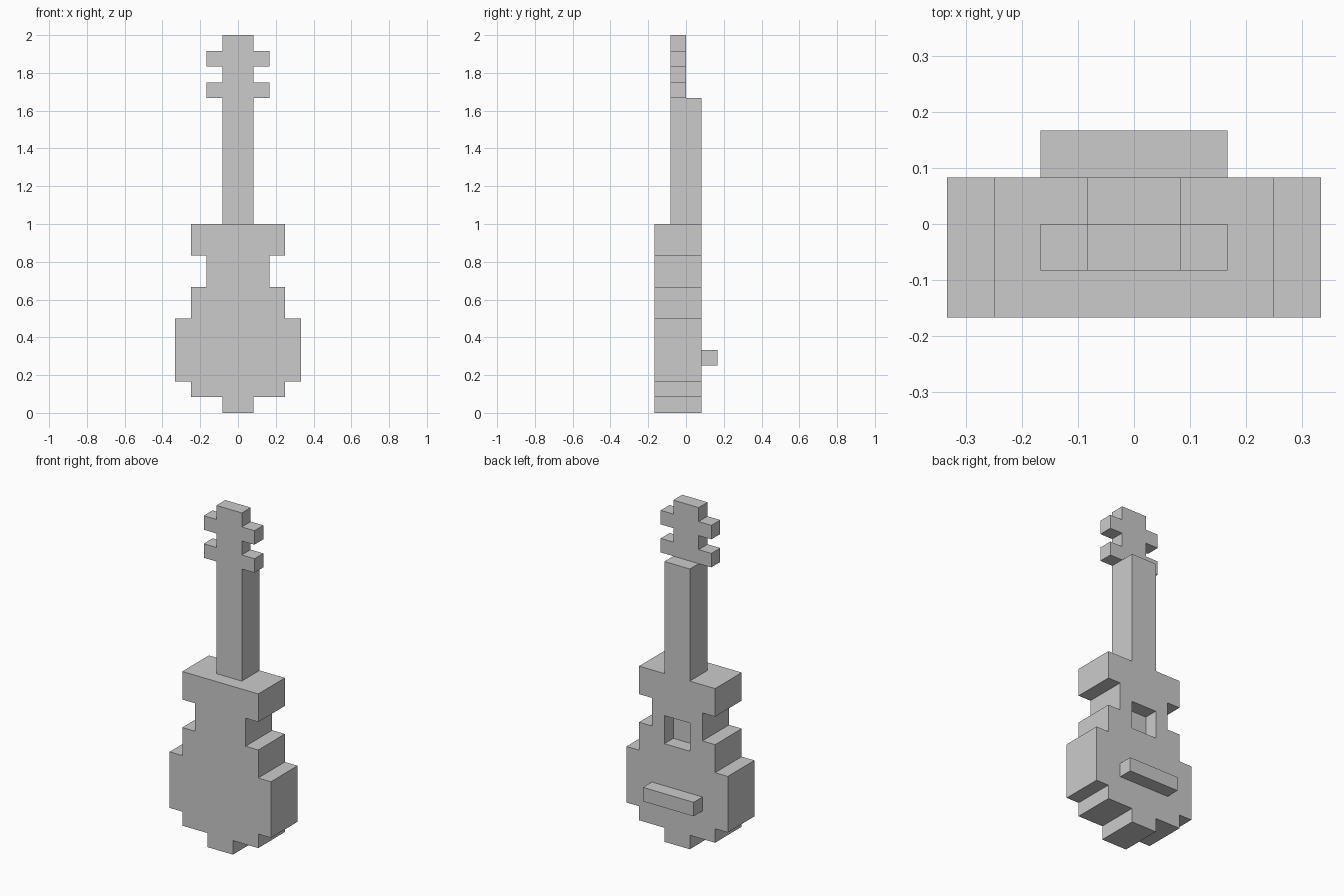
import bpy
import bmesh

if "Cube" in bpy.data.objects:
    bpy.data.objects.remove(bpy.data.objects["Cube"])

U = 1 / 12  # the model sits on a grid of 24 cells in height


def stepped_plate(name, rows, y0, y1):
    """Extrude a mirrored stepped outline; rows are (z_bottom, z_top, half_width) in cells."""
    right = [(w, z) for z0, z1, w in rows for z in (z0, z1)]
    outline = right + [(-x, z) for x, z in reversed(right)]
    bm = bmesh.new()
    face = bm.faces.new([bm.verts.new((x * U, y0 * U, z * U)) for x, z in outline])
    ext = bmesh.ops.extrude_face_region(bm, geom=[face])
    verts = [v for v in ext["geom"] if isinstance(v, bmesh.types.BMVert)]
    bmesh.ops.translate(bm, verts=verts, vec=(0, (y1 - y0) * U, 0))
    bmesh.ops.recalc_face_normals(bm, faces=bm.faces)
    mesh = bpy.data.meshes.new(name)
    bm.to_mesh(mesh)
    bm.free()
    obj = bpy.data.objects.new(name, mesh)
    bpy.context.collection.objects.link(obj)
    return obj


# Body with waist and rounded-off stepped bottom
body = stepped_plate("body", [(0, 1, 1), (1, 2, 3), (2, 6, 4),
                              (6, 8, 3), (8, 10, 2), (10, 12, 3)], -2, 1)

# Square sound hole, one cell deep
cutter = stepped_plate("sound_hole_cutter", [(7, 9, 1)], 0, 2)
cutter.hide_render = True
mod = body.modifiers.new("sound_hole", 'BOOLEAN')
mod.operation = 'DIFFERENCE'
mod.solver = 'EXACT'
mod.object = cutter
bpy.context.view_layer.objects.active = body
bpy.ops.object.modifier_apply(modifier=mod.name)
bpy.data.objects.remove(cutter)

# Bridge on the string side
stepped_plate("bridge", [(3, 4, 2)], 1, 2)

# Neck
stepped_plate("neck", [(12, 20, 1)], -1, 1)

# Thin headstock with two pairs of tuning pegs
stepped_plate("headstock", [(20, 21, 2), (21, 22, 1), (22, 23, 2), (23, 24, 1)], -1, 0)
